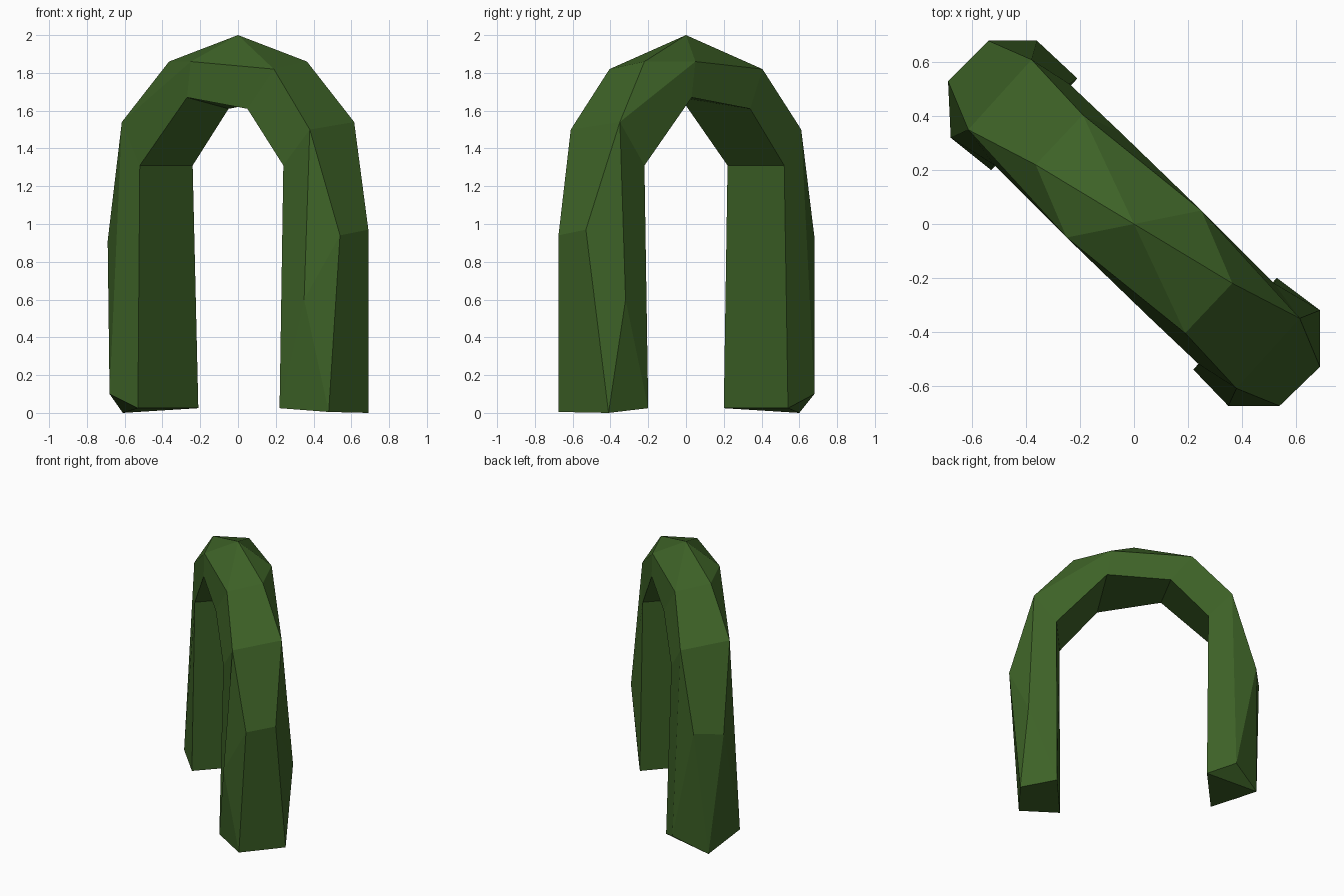
import bpy, bmesh
from mathutils import Vector

if "Cube" in bpy.data.objects:
    bpy.data.objects.remove(bpy.data.objects["Cube"])

# Six-sided sections, ordered: inner front, side front, outer front,
# outer back, side back, inner back. The far half is a half-turn about z.
SPRING_F, SPRING_B = (.24, -.52, 1.31), (.52, -.22, 1.31)
SHOULDER_F, SHOULDER_B = (.38, -.61, 1.50), (.615, -.35, 1.54)
NECK = [SPRING_F, SHOULDER_F, SHOULDER_F, SHOULDER_B, SHOULDER_B, SPRING_B]
CROWN = [(.05, -.34, 1.61), (.19, -.405, 1.82), (.19, -.405, 1.82),
         (.365, -.22, 1.86), (.25, .05, 1.86), (.27, .03, 1.67)]
KNEE_R = [(.54, -.675, .94), (.69, -.53, .97)]
KNEE_L = [(.54, -.68, .93), (.69, -.53, .91)]
FOOT_R = [(.22, -.54, .025), (.35, -.675, .60), (.48, -.675, .005),
          (.69, -.41, 0), (.69, -.32, .60), (.53, -.2, .025)]
FOOT_L = [(.21, -.54, .025), (.36, -.68, .10), (.61, -.6, 0),
          (.61, -.6, 0), (.68, -.32, .10), (.53, -.2, .025)]

bm = bmesh.new()
verts = {}


def turn(ring, sign):
    return [(sign * x, sign * y, z) for x, y, z in ring]


def face(*pts):
    """Add a face, sharing vertices and dropping repeated corners."""
    vs = []
    for p in pts:
        k = tuple(round(c, 4) for c in p)
        if k not in verts:
            verts[k] = bm.verts.new(Vector(k))
        if verts[k] not in vs:
            vs.append(verts[k])
    if len(vs) > 2 and not bm.faces.get(vs):
        bm.faces.new(vs)


def bridge(a, b, sides=range(6)):
    for i in sides:
        j = (i + 1) % 6
        if i == 3:      # keep the fold running from the back side corner
            face(a[j], b[j], b[i])
            face(a[j], b[i], a[i])
        elif i == 1:    # same fold on the front
            face(a[i], a[j], b[j])
            face(a[i], b[j], b[i])
        else:
            face(a[i], a[j], b[j], b[i])


# Both legs up to the crown
for foot, knee, sign in ((FOOT_R, KNEE_R, 1), (FOOT_L, KNEE_L, -1)):
    leg = [SPRING_F, SHOULDER_F, *knee, SHOULDER_B, SPRING_B]
    f, l, n, c = (turn(r, sign) for r in (foot, leg, NECK, CROWN))
    face(f[0], f[1], f[2])
    face(f[3], f[4], f[5])
    face(f[0], f[2], f[3], f[5])
    bridge(f, l)
    # shoulder corners are shared, so only the outer strip and its two sides close here
    face(l[2], l[3], n[3], n[2])
    bridge(n, c)

# Crown: front, back and underside, then a six-sided peak
right = CROWN
far = turn(CROWN, -1)
left = far[::-1]
# left now reads inner front, side front, ridge, outer back, side back, inner back
bridge(right, left, (0, 4, 5))
rim = [right[1], right[3], right[4], left[4], left[2], left[1]]
for i in range(6):
    face((0, 0, 2), rim[i], rim[(i + 1) % 6])

bmesh.ops.recalc_face_normals(bm, faces=bm.faces[:])
mesh = bpy.data.meshes.new("arched_stem")
bm.to_mesh(mesh)
bm.free()
arch = bpy.data.objects.new("arched_stem", mesh)
bpy.context.collection.objects.link(arch)

green = bpy.data.materials.new("dark leaf green")
green.diffuse_color = (.047, .122, .02, 1)
green.use_nodes = True
green.node_tree.nodes["Principled BSDF"].inputs["Base Color"].default_value = green.diffuse_color
mesh.materials.append(green)
